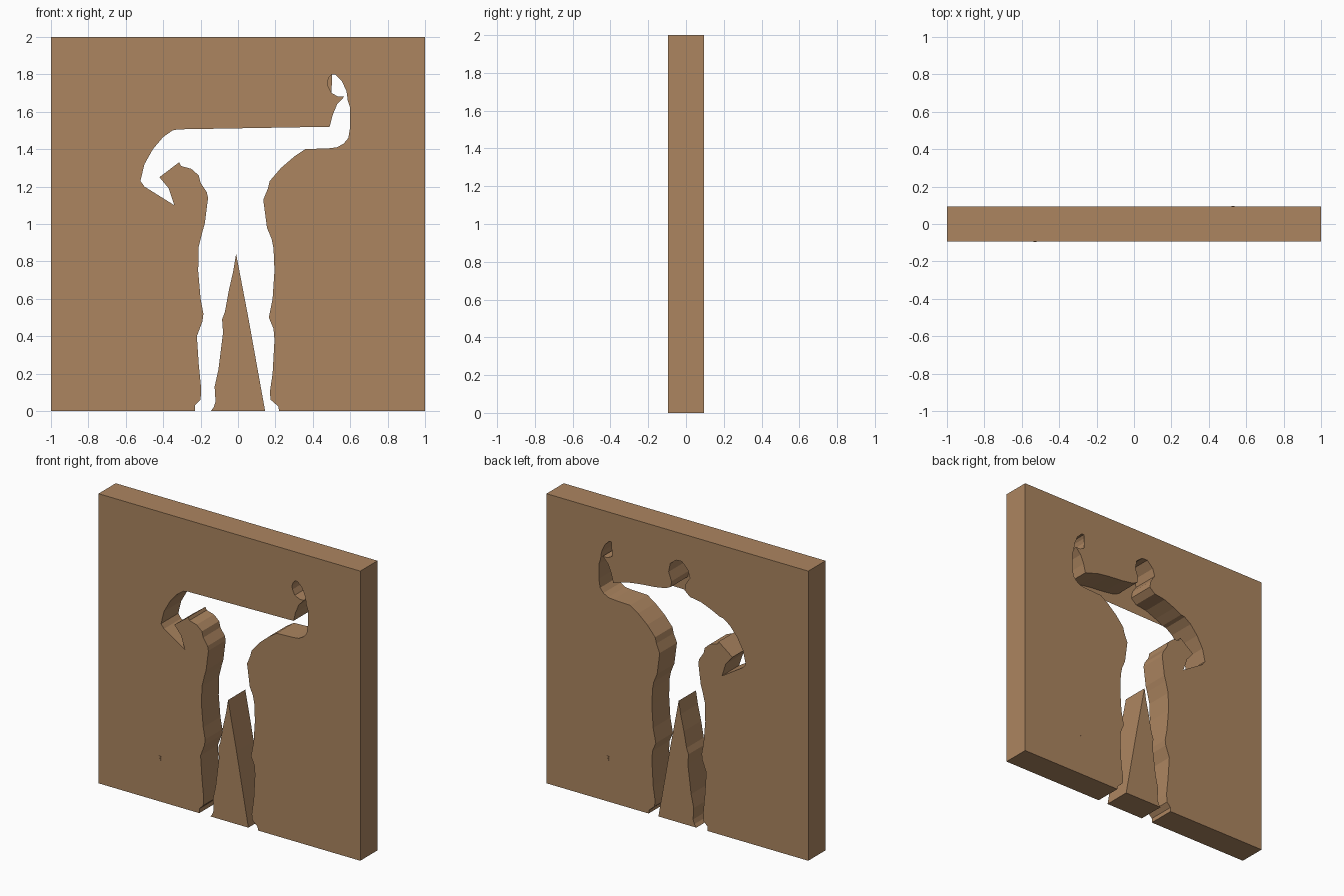
import bpy, bmesh, math

D = 0.094          # half thickness of the board
GAP = 0.0008       # keeps pocket walls just behind the covering face

wood = bpy.data.materials.new("warm brown")
wood.diffuse_color = (0.413, 0.235, 0.117, 1)

# Figure outline: outer left leg, waist and bent arm (bottom to top)
left = [(-.23, 0), (-.23, .03), (-.20, .06), (-.197, .12), (-.21, .25), (-.22, .4),
        (-.19, .48), (-.185, .52), (-.20, .6), (-.213, .75), (-.21, .88), (-.19, .96),
        (-.178, 1.0), (-.16, 1.14), (-.167, 1.17), (-.20, 1.22), (-.21, 1.26),
        (-.25, 1.295), (-.305, 1.31), (-.315, 1.33), (-.42, 1.25), (-.37, 1.19),
        (-.34, 1.10), (-.50, 1.20), (-.522, 1.23), (-.50, 1.32), (-.455, 1.40),
        (-.40, 1.465), (-.35, 1.50), (-.32, 1.506)]
# Shoulders and head: open only at the back
head = [(-.26, 1.535), (-.18, 1.567), (-.096, 1.58), (-.055, 1.615), (-.065, 1.665),
        (-.096, 1.71), (-.08, 1.762), (-.034, 1.808), (.01, 1.806), (.055, 1.77),
        (.067, 1.71), (.045, 1.65), (.05, 1.61), (.09, 1.59), (.172, 1.577),
        (.29, 1.566), (.38, 1.553)]
# Raised forearm, then the fingertips that open only at the front
forearm = [(.49, 1.52), (.505, 1.58), (.53, 1.64), (.57, 1.683), (.535, 1.682), (.50, 1.70)]
fingers = [(.482, 1.735), (.478, 1.76), (.488, 1.785)]
# Raised hand, arm, waist and right leg (top to bottom)
right = [(.503, 1.80), (.52, 1.80), (.555, 1.765), (.58, 1.71), (.587, 1.66), (.60, 1.62),
         (.60, 1.52), (.59, 1.46), (.565, 1.43), (.53, 1.41), (.49, 1.405), (.36, 1.40),
         (.30, 1.36), (.23, 1.30), (.17, 1.23), (.16, 1.19), (.135, 1.13), (.155, .98),
         (.18, .92), (.19, .87), (.195, .75), (.185, .6), (.165, .5), (.19, .44),
         (.195, .38), (.185, .2), (.17, .1), (.175, .06), (.215, .025), (.22, 0)]
# Piece left between the legs
gap = [(-.145, 0), (.145, 0), (.055, .5), (-.01, .84), (-.025, .75), (-.05, .64),
       (-.07, .53), (-.085, .49), (-.08, .42), (-.105, .22), (-.125, .13),
       (-.12, .05), (-.13, .02)]


def board(name, outline, front_closed=(), back_closed=()):
    """Extrude an outline through the board; closed points are spanned by that face."""
    bm = bmesh.new()
    n = len(outline)
    f = [bm.verts.new((x, -D + GAP * ((x, z) in front_closed), z)) for x, z in outline]
    b = [bm.verts.new((x, D - GAP * ((x, z) in back_closed), z)) for x, z in outline]
    bm.faces.new([v for v, p in zip(f, outline) if p not in front_closed])
    bm.faces.new([v for v, p in zip(b, outline) if p not in back_closed][::-1])
    for i in range(n):
        j = (i + 1) % n
        bm.faces.new((f[i], b[i], b[j], f[j]))
    mesh = bpy.data.meshes.new(name)
    bm.to_mesh(mesh)
    bm.free()
    mesh.materials.append(wood)
    obj = bpy.data.objects.new(name, mesh)
    bpy.context.collection.objects.link(obj)


board("cutout_board",
      [(-1, 0)] + left + head + forearm + fingers + right + [(1, 0), (1, 2), (-1, 2)],
      front_closed=head, back_closed=fingers)
board("leg_gap_piece", gap)

# Tiny studs low on the front and back faces
for side in (-1, 1):
    for dz in (-.009, .009):
        bpy.ops.mesh.primitive_cylinder_add(
            vertices=8, radius=.008, depth=.004, rotation=(math.pi / 2, 0, 0),
            location=(side * .53, side * D, .3 + dz))
        stud = bpy.context.object
        stud.name = "stud"
        stud.data.materials.append(wood)
